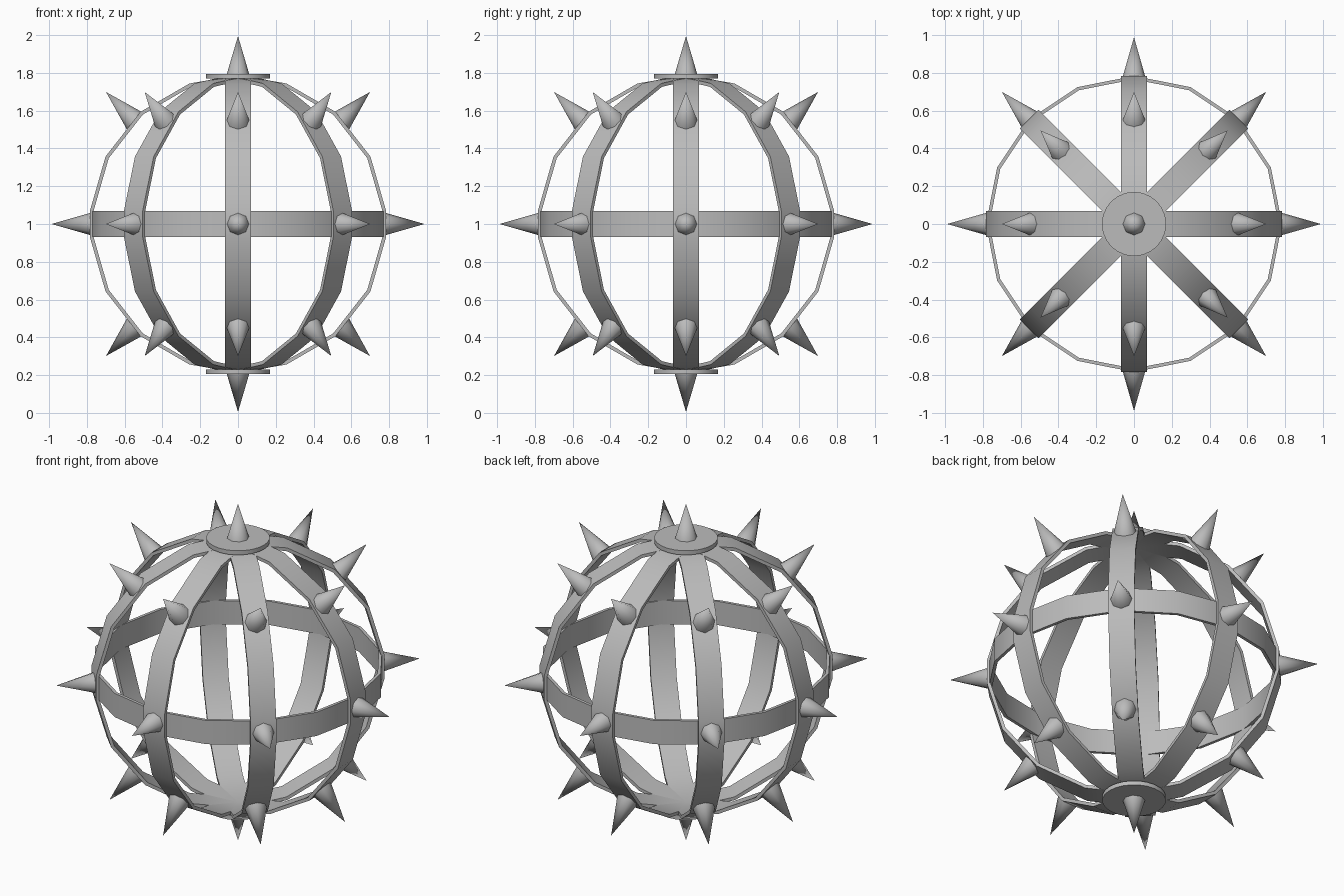
import bpy, bmesh, math
from mathutils import Matrix, Vector

if "Cube" in bpy.data.objects:
    bpy.data.objects.remove(bpy.data.objects["Cube"])

CENTRE = Vector((0, 0, 1))
BAND_OUT, BAND_IN, HALF_W = 0.787, 0.768, 0.07

steel = bpy.data.materials.new("grey steel")
steel.diffuse_color = (0.5, 0.5, 0.5, 1)
steel.use_nodes = True
steel.node_tree.nodes["Principled BSDF"].inputs["Base Color"].default_value = steel.diffuse_color


def finish(name, bm, matrix):
    bmesh.ops.recalc_face_normals(bm, faces=bm.faces)
    me = bpy.data.meshes.new(name)
    bm.to_mesh(me)
    bm.free()
    me.transform(matrix)
    me.materials.append(steel)
    ob = bpy.data.objects.new(name, me)
    bpy.context.collection.objects.link(ob)
    bpy.ops.object.select_all(action='DESELECT')
    ob.select_set(True)
    bpy.context.view_layer.objects.active = ob
    bpy.ops.object.shade_smooth_by_angle(angle=math.radians(60))
    return ob


def band(name, degrees, matrix, outer=BAND_OUT, inner=BAND_IN):
    """Closed flat strap in the local XY plane, its width along Z."""
    bm = bmesh.new()
    rings = []
    for d in degrees:
        a = math.radians(d)
        rings.append([bm.verts.new((r * math.cos(a), r * math.sin(a), z))
                      for r, z in ((outer, -HALF_W), (outer, HALF_W),
                                   (inner, HALF_W), (inner, -HALF_W))])
    for i, ring in enumerate(rings):
        nxt = rings[(i + 1) % len(rings)]
        for k in range(4):
            j = (k + 1) % 4
            bm.faces.new((ring[k], ring[j], nxt[j], nxt[k]))
    return finish(name, bm, matrix)


def spike(name, direction, base, tip, radius=0.062):
    bm = bmesh.new()
    bmesh.ops.create_cone(bm, cap_ends=True, segments=8, radius1=radius,
                          radius2=0, depth=tip - base)
    turn = direction.to_track_quat('Z', 'Y').to_matrix().to_4x4()
    mid = CENTRE + direction * (base + tip) / 2
    return finish(name, bm, Matrix.Translation(mid) @ turn)


move = Matrix.Translation(CENTRE)

# Equator strap
band("equator_band", [i * 22.5 for i in range(16)], move, 0.783, 0.765)

# Four upright straps crossing at the poles
quarter = [5.1, 27, 49, 71]
half = quarter + [90] + [180 - a for a in reversed(quarter)]
full = half + [a + 180 for a in half] + [270]
full = sorted(set(full))
for i in range(4):
    turn = Matrix.Rotation(math.radians(45 * i), 4, 'Z')
    band(f"upright_band_{i + 1}", full,
         move @ turn @ Matrix.Rotation(math.pi / 2, 4, 'X'))

# Pole discs and pole spikes
for name, s in (("top", 1), ("bottom", -1)):
    bm = bmesh.new()
    bmesh.ops.create_cone(bm, cap_ends=True, segments=24, radius1=0.17,
                          radius2=0.17, depth=0.025)
    finish(f"{name}_disc", bm, Matrix.Translation((0, 0, 1 + s * 0.7825)))
    spike(f"{name}_spike", Vector((0, 0, s)), 0.785, 0.995)

# Three rows of eight spikes
for row, lat in (("lower", -45), ("middle", 0), ("upper", 45)):
    e = math.radians(lat)
    for i in range(8):
        a = math.radians(45 * i)
        d = Vector((math.cos(a) * math.cos(e), math.sin(a) * math.cos(e), math.sin(e)))
        spike(f"{row}_spike_{i + 1}", d, 0.77, 0.988)
